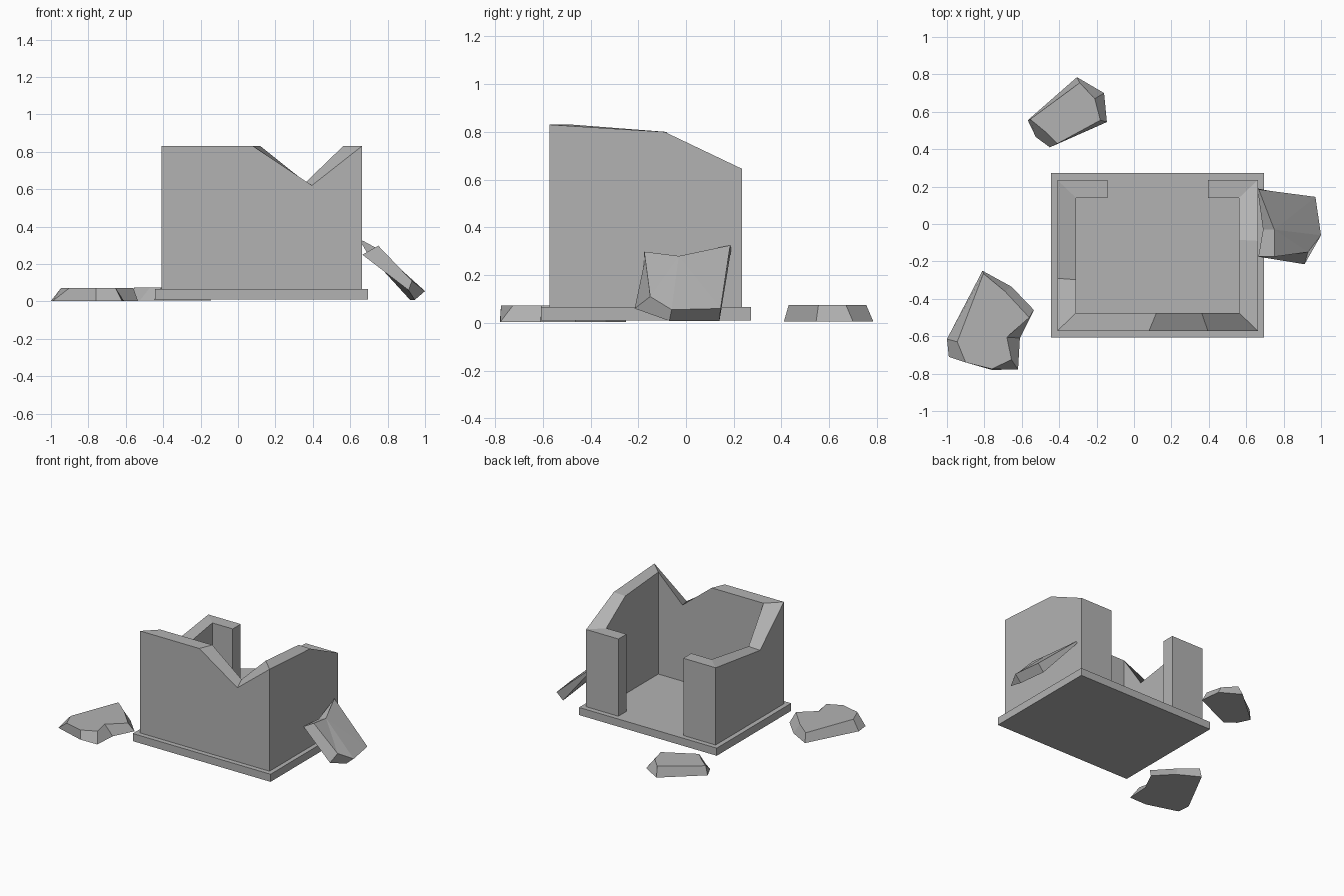
import bpy, bmesh

# dark grey stone
stone = bpy.data.materials.new("stone")
stone.diffuse_color = (.45, .45, .45, 1)


def finish(name, bm):
    bmesh.ops.recalc_face_normals(bm, faces=bm.faces)
    mesh = bpy.data.meshes.new(name)
    bm.to_mesh(mesh)
    bm.free()
    mesh.materials.append(stone)
    obj = bpy.data.objects.new(name, mesh)
    bpy.context.collection.objects.link(obj)
    return obj


def loft(name, rings):
    """Skin a series of equal-length point loops and cap both ends."""
    bm = bmesh.new()
    loops = [[bm.verts.new(p) for p in ring] for ring in rings]
    n = len(loops[0])
    for a, b in zip(loops, loops[1:]):
        for i in range(n):
            j = (i + 1) % n
            bm.faces.new((a[i], a[j], b[j], b[i]))
    bm.faces.new(loops[0])
    bm.faces.new(loops[-1])
    caps = [f for f in bm.faces if len(f.verts) > 4]
    bmesh.ops.triangulate(bm, faces=caps)
    return finish(name, bm)


def flat_shard(name, low, high, z0, z1):
    return loft(name, [[(x, y, z0) for x, y in low], [(x, y, z1) for x, y in high]])


# floor slab
loft("floor_slab", [[(-.445, -.608, z), (.695, -.608, z), (.695, .272, z), (-.445, .272, z)]
                    for z in (.01, .067)])

# broken wall: one mitred strip from one doorway side round to the other
# (outer x, outer y, inner x, inner y, outer top, inner top)
sections = [
    (-.142, .235, -.142, .14, .645, .645),
    (-.41, .235, -.31, .14, .645, .645),
    (-.41, -.29, -.31, -.298, .575, .575),
    (-.41, -.572, -.31, -.475, .83, .83),
    (.08, -.572, .12, -.475, .83, .83),
    (.395, -.572, .362, -.475, .62, .637),
    (.662, -.572, .562, -.475, .83, .83),
    (.662, -.09, .562, -.085, .80, .80),
    (.662, .235, .562, .14, .645, .645),
    (.395, .235, .395, .14, .645, .645),
]
loft("broken_wall", [[(ox, oy, .066), (ox, oy, oz), (ix, iy, iz), (ix, iy, .066)]
                     for ox, oy, ix, iy, oz, iz in sections])

# rubble lying flat on the left
flat_shard("left_rubble",
           [(-.81, -.25), (-.655, -.335), (-.535, -.46), (-.61, -.61),
            (-.62, -.778), (-.76, -.78), (-.99, -.71), (-1, -.615)],
           [(-.805, -.265), (-.69, -.36), (-.56, -.50), (-.68, -.605),
            (-.655, -.725), (-.76, -.775), (-.90, -.74), (-.945, -.63)], .003, .073)

# rubble lying flat behind
flat_shard("back_rubble",
           [(-.305, .785), (-.16, .70), (-.145, .545), (-.45, .41), (-.525, .465), (-.568, .555)],
           [(-.29, .755), (-.21, .67), (-.18, .555), (-.41, .43), (-.47, .49), (-.555, .56)],
           .005, .075)

# slab leaning on the right wall
loft("leaning_rubble", [
    [(.66, .19, .312), (.69, -.03, .26), (.665, -.175, .25),
     (.912, -.215, .06), (.945, -.07, .008), (.92, .14, .008)],
    [(.667, .185, .325), (.75, -.03, .28), (.75, -.175, .298),
     (.93, -.15, .11), (1, -.06, .055), (.97, .145, .06)]])
